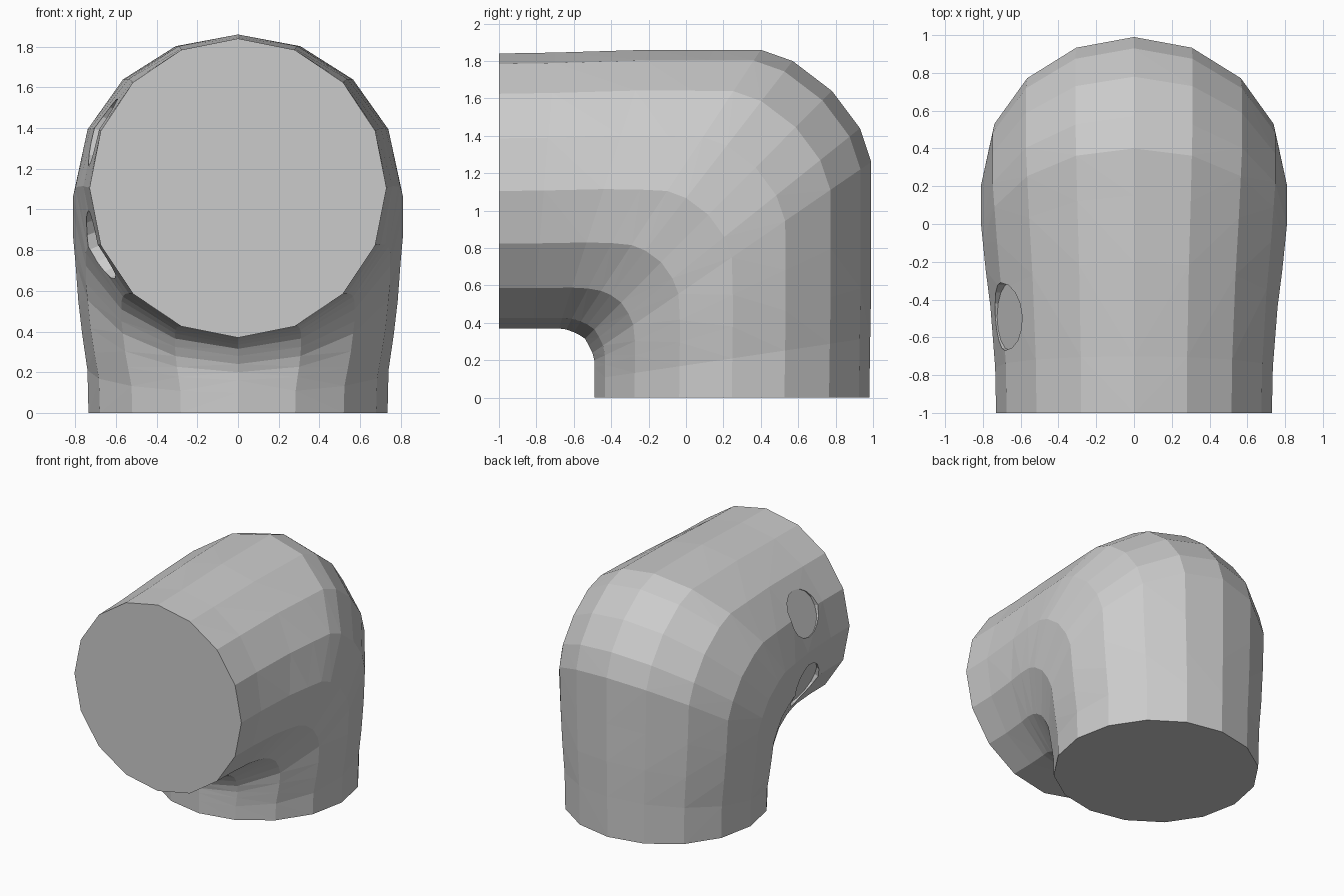
import bpy, bmesh, math
from mathutils import Vector, Matrix

if "Cube" in bpy.data.objects:
    bpy.data.objects.remove(bpy.data.objects["Cube"])

SIDES = 16
# Stations along the elbow: inner (y, z), outer (y, z), half width in x
STATIONS = [
    (-1.00, 0.37, -1.00, 1.84, 0.73),
    (-0.82, 0.37, -0.70, 1.845, 0.735),
    (-0.68, 0.37, -0.20, 1.86, 0.76),
    (-0.64, 0.365, 0.15, 1.86, 0.785),
    (-0.60, 0.35, 0.40, 1.86, 0.80),
    (-0.57, 0.335, 0.57, 1.80, 0.81),
    (-0.54, 0.315, 0.78, 1.64, 0.81),
    (-0.52, 0.28, 0.93, 1.44, 0.81),
    (-0.50, 0.24, 0.99, 1.26, 0.80),
    (-0.49, 0.20, 0.99, 0.90, 0.785),
    (-0.49, 0.16, 0.99, 0.60, 0.765),
    (-0.49, 0.10, 0.985, 0.32, 0.74),
    (-0.49, 0.00, 0.98, 0.00, 0.735),
]


def make_object(name, bm):
    bmesh.ops.recalc_face_normals(bm, faces=bm.faces[:])
    mesh = bpy.data.meshes.new(name)
    bm.to_mesh(mesh)
    bm.free()
    obj = bpy.data.objects.new(name, mesh)
    bpy.context.collection.objects.link(obj)
    return obj


# Elbow body: elliptical rings lofted round the bend, capped at both ends
bm = bmesh.new()
rings = []
for iy, iz, oy, oz, half in STATIONS:
    inner, outer = Vector((0, iy, iz)), Vector((0, oy, oz))
    mid, reach = (inner + outer) / 2, (outer - inner) / 2
    ring = []
    for k in range(SIDES):
        a = k * math.tau / SIDES
        ring.append(bm.verts.new(mid + reach * math.cos(a) + Vector((half * math.sin(a), 0, 0))))
    rings.append(ring)
for r0, r1 in zip(rings, rings[1:]):
    for k in range(SIDES):
        n = (k + 1) % SIDES
        bm.faces.new((r0[k], r0[n], r1[n], r1[k]))
bm.faces.new(rings[0])
bm.faces.new(rings[-1])
bmesh.ops.triangulate(bm, faces=[f for f in bm.faces if len(f.verts) == 4])
body = make_object("pipe_elbow", bm)

# Two shallow round recesses on the left of the horizontal arm
for label, sign in (("upper", 1), ("lower", -1)):
    tilt = math.radians(22.5) * sign
    normal = Vector((-math.cos(tilt), 0, math.sin(tilt)))
    floor, depth = 0.71, 0.3
    place = (Matrix.Translation(Vector((0, -0.49, 1.105)) + normal * (floor + depth / 2))
             @ normal.to_track_quat('Z', 'Y').to_matrix().to_4x4())
    bm = bmesh.new()
    bmesh.ops.create_cone(bm, cap_ends=True, segments=16, radius1=0.18,
                          radius2=0.18, depth=depth, matrix=place)
    cutter = make_object(label + "_recess_cutter", bm)
    cutter.hide_render = True
    cutter.hide_set(True)
    cut = body.modifiers.new(label + "_recess", 'BOOLEAN')
    cut.operation = 'DIFFERENCE'
    cut.solver = 'EXACT'
    cut.object = cutter
